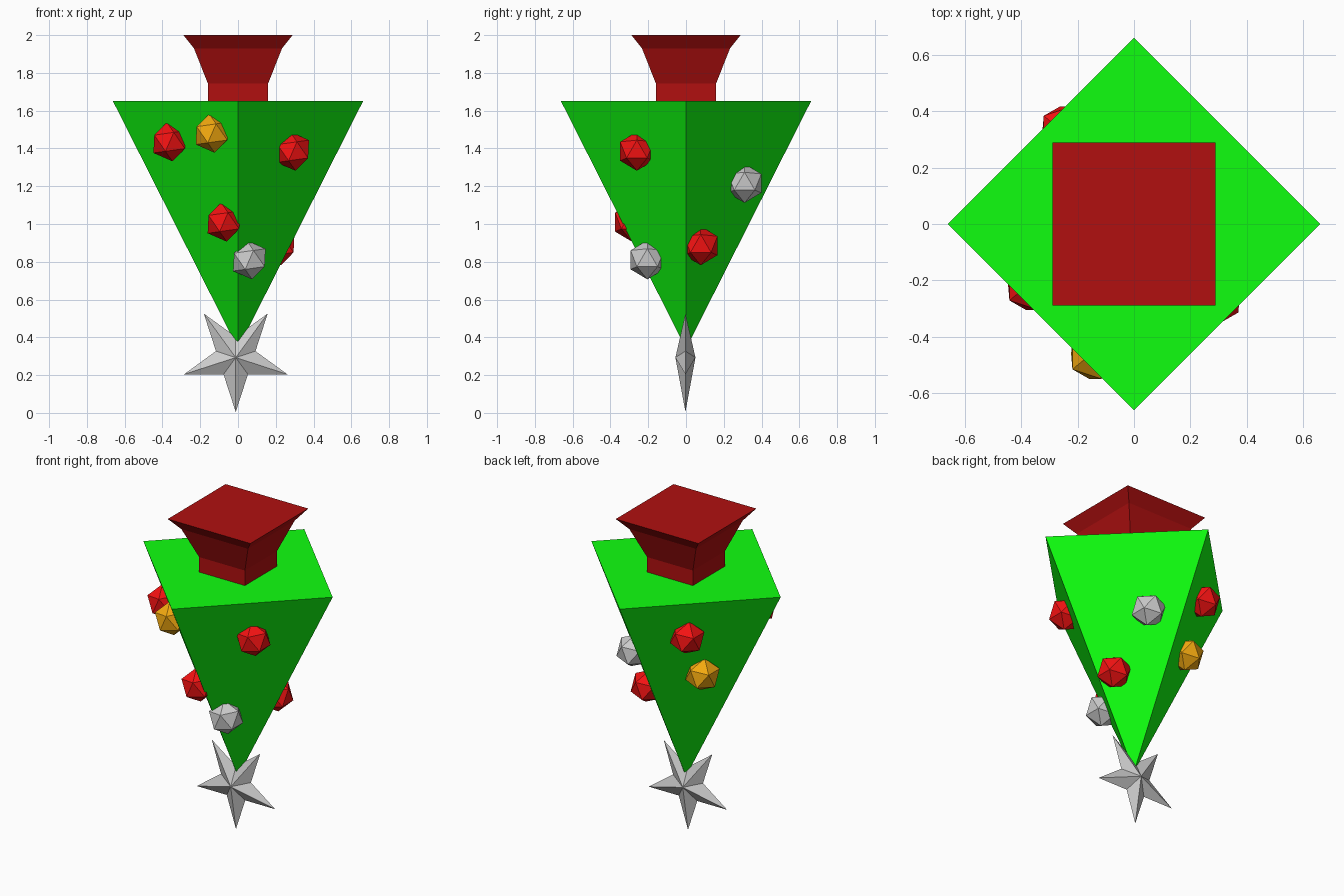
import bpy, bmesh, math
from mathutils import Matrix, Vector

if "Cube" in bpy.data.objects:
    bpy.data.objects.remove(bpy.data.objects["Cube"])


def material(name, rgb):
    m = bpy.data.materials.new(name)
    m.diffuse_color = (*rgb, 1)
    m.use_nodes = True
    m.node_tree.nodes["Principled BSDF"].inputs["Base Color"].default_value = m.diffuse_color
    return m


GREEN = material("green", (0.005, 1.0, 0.005))
BROWN_RED = material("dark_red", (0.44, 0.005, 0.005))
RED = material("red", (0.9, 0.006, 0.006))
GOLD = material("gold", (0.9, 0.4, 0.005))


def finish(name, bm, mat=None):
    bmesh.ops.recalc_face_normals(bm, faces=bm.faces)
    mesh = bpy.data.meshes.new(name)
    bm.to_mesh(mesh)
    bm.free()
    if mat:
        mesh.materials.append(mat)
    obj = bpy.data.objects.new(name, mesh)
    bpy.context.collection.objects.link(obj)
    return obj


# Tree body: inverted four-sided pyramid with corners on the axes
TOP_Z, TIP_Z, HALF = 1.65, 0.34, 0.662
bm = bmesh.new()
tip = bm.verts.new((0, 0, TIP_Z))
ring = [bm.verts.new((HALF * x, HALF * y, TOP_Z)) for x, y in ((1, 0), (0, 1), (-1, 0), (0, -1))]
bm.faces.new(ring)
for i in range(4):
    bm.faces.new((ring[i], ring[(i + 1) % 4], tip))
finish("tree_body", bm, GREEN)

# Trunk: square sections flaring toward the top
bm = bmesh.new()
rings = [[bm.verts.new((h * x, h * y, z)) for x, y in ((1, 1), (-1, 1), (-1, -1), (1, -1))]
         for h, z in ((0.16, 1.65), (0.16, 1.745), (0.233, 1.93), (0.289, 2.0))]
bm.faces.new(rings[0])
bm.faces.new(rings[-1])
for a, b in zip(rings, rings[1:]):
    for i in range(4):
        j = (i + 1) % 4
        bm.faces.new((a[i], a[j], b[j], b[i]))
finish("trunk", bm, BROWN_RED)

# Star: five points, one straight down, with a raised centre front and back
bm = bmesh.new()
centre = Vector((-0.012, -0.003, 0.293))
rim = []
for i in range(10):
    r = 0.288 if i % 2 == 0 else 0.11
    a = math.radians(-90 + 36 * i)
    rim.append(bm.verts.new(centre + Vector((r * math.cos(a), 0, r * math.sin(a)))))
for side in (-1, 1):
    peak = bm.verts.new(centre + Vector((0, 0.053 * side, 0)))
    for i in range(10):
        bm.faces.new((rim[i], rim[(i + 1) % 10], peak))
finish("star", bm)

# Baubles: low-poly balls half sunk in the tree faces
baubles = [
    ("red_bauble", RED, (-0.362, -0.217, 1.435)),
    ("red_bauble", RED, (-0.075, -0.287, 1.01)),
    ("red_bauble", RED, (0.29, -0.26, 1.385)),
    ("red_bauble", RED, (0.213, 0.078, 0.885)),
    ("red_bauble", RED, (-0.24, 0.33, 1.408)),
    ("gold_bauble", GOLD, (-0.138, -0.462, 1.48)),
    ("gold_bauble", GOLD, (-0.242, 0.18, 1.12)),
    ("silver_bauble", None, (0.06, -0.205, 0.81)),
    ("silver_bauble", None, (0.15, 0.31, 1.215)),
]
for name, mat, pos in baubles:
    bm = bmesh.new()
    bmesh.ops.create_icosphere(bm, subdivisions=1, radius=0.104,
                               matrix=Matrix.Rotation(math.radians(-8), 4, 'Y'))
    finish(name, bm, mat).location = pos
